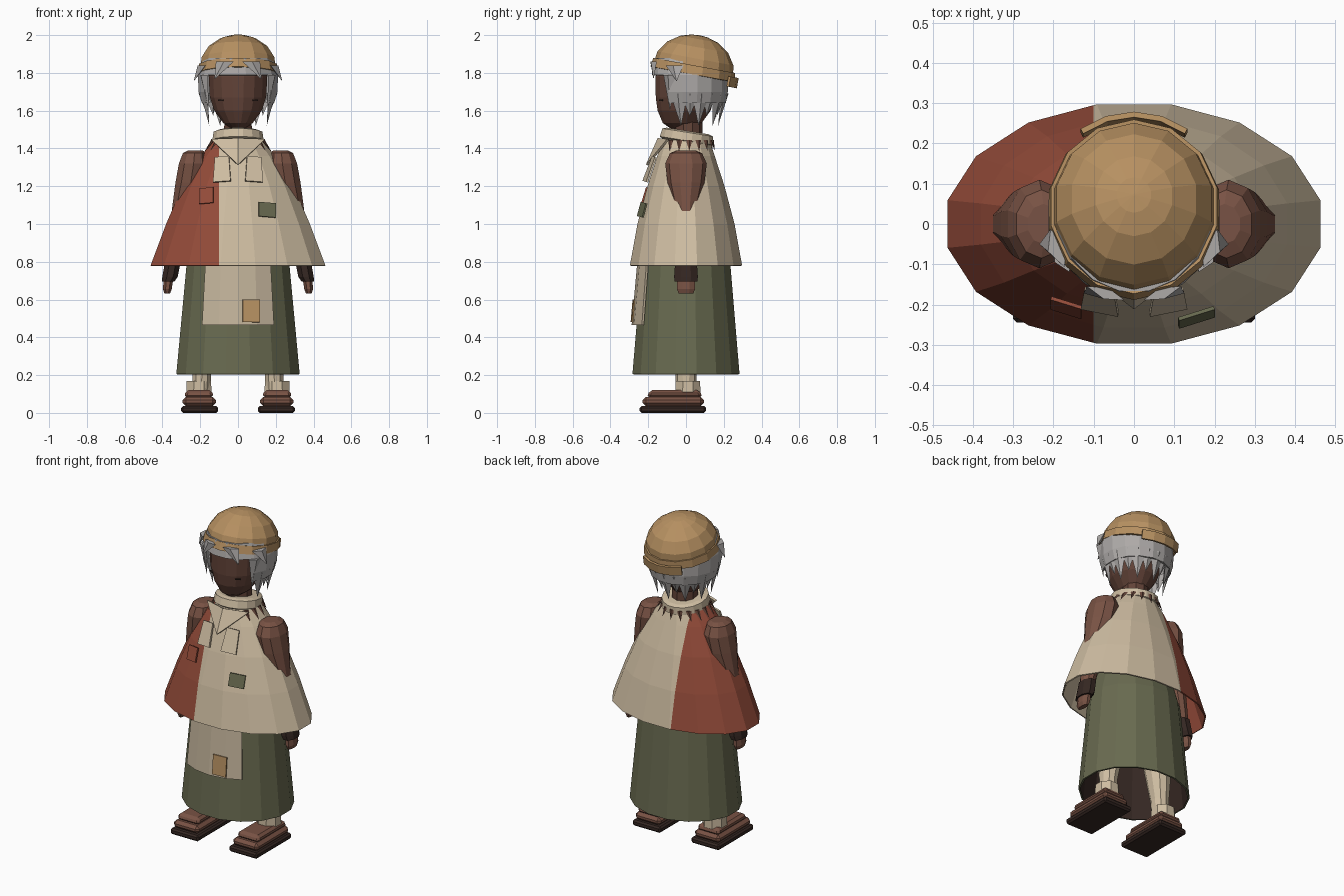
import bpy, bmesh, math
from mathutils import Matrix, Vector

if "Cube" in bpy.data.objects:
    bpy.data.objects.remove(bpy.data.objects["Cube"])


def mat(name, rgb):
    m = bpy.data.materials.new(name)
    m.diffuse_color = (*rgb, 1)
    m.use_nodes = True
    m.node_tree.nodes["Principled BSDF"].inputs["Base Color"].default_value = m.diffuse_color
    return m


CREAM = mat("cream cloth", (.62, .51, .36))
RED = mat("rust red cloth", (.30, .072, .042))
GREEN = mat("olive cloth", (.14, .145, .08))
APRON = mat("apron cloth", (.55, .46, .33))
OCHRE = mat("ochre straw", (.47, .28, .12))
SKIN = mat("brown skin", (.125, .057, .04))
LEATHER = mat("brown leather", (.19, .085, .058))
DARK = mat("dark leather", (.035, .02, .016))
HAIR = mat("grey hair", (.42, .40, .39))


def finish(name, bm, *mats):
    bmesh.ops.recalc_face_normals(bm, faces=bm.faces)
    me = bpy.data.meshes.new(name)
    bm.to_mesh(me)
    bm.free()
    for m in mats:
        me.materials.append(m)
    ob = bpy.data.objects.new(name, me)
    bpy.context.collection.objects.link(ob)
    return ob


def loft(rings, n=16, phase=.5, caps=(True, True), arc=None, matrix=None):
    """Elliptic rings (cx, cy, z, rx, ry) joined by quads; arc gives start and end degrees."""
    bm = bmesh.new()
    a0, a1 = arc or (0, 360)
    count = n + 1 if arc else n
    off = 0 if arc else phase
    rows = []
    for cx, cy, z, rx, ry in rings:
        row = []
        for i in range(count):
            a = math.radians(a0 + (a1 - a0) * (i + off) / n)
            row.append(bm.verts.new((cx + rx * math.cos(a), cy + ry * math.sin(a), z)))
        rows.append(row)
    for lo, hi in zip(rows, rows[1:]):
        for i in range(n):
            j = (i + 1) % count
            bm.faces.new((lo[i], lo[j], hi[j], hi[i]))
    if not arc:
        for row, on in zip((rows[0], rows[-1]), caps):
            if on:
                bm.faces.new(row)
    if matrix:
        bm.transform(matrix)
    return bm


def solidify(ob, t, offset=-1, mat_offset=0):
    m = ob.modifiers.new("thickness", 'SOLIDIFY')
    m.thickness, m.offset = t, offset
    m.material_offset = mat_offset


def box(name, center, size, m, taper=1, rot=(0, 0, 0)):
    """Box whose top is scaled by taper."""
    bm = bmesh.new()
    bmesh.ops.create_cube(bm, size=1)
    for v in bm.verts:
        k = taper if v.co.z > 0 else 1
        v.co = Vector((v.co.x * size[0] * k, v.co.y * size[1] * k, v.co.z * size[2]))
    R = Matrix.Translation(center)
    for ang, ax in zip(rot, 'XYZ'):
        R = R @ Matrix.Rotation(math.radians(ang), 4, ax)
    bm.transform(R)
    return finish(name, bm, m)


def spike(bm, base, tip, w, t, ang):
    """Flat tapered strand from base to tip, facing direction ang."""
    side = Vector((-math.sin(ang), math.cos(ang), 0)) * w
    out = Vector((math.cos(ang), math.sin(ang), 0)) * t
    b = Vector(base)
    ring = [bm.verts.new(b + d) for d in (side, out, -side, -out)]
    end = bm.verts.new(tip)
    bm.faces.new(ring)
    for i in range(4):
        bm.faces.new((ring[i], ring[(i + 1) % 4], end))


# Poncho, split in two colours along a vertical seam
bm = loft([(0, 0, .78, .472, .303), (0, 0, 1.0, .388, .262), (0, 0, 1.2, .30, .208),
           (0, 0, 1.36, .20, .155), (0, 0, 1.45, .125, .125)], caps=(False, False))
bmesh.ops.bisect_plane(bm, geom=bm.verts[:] + bm.edges[:] + bm.faces[:],
                       plane_co=(-.1, 0, 0), plane_no=(1, 0, 0))
for f in bm.faces:
    f.material_index = int(f.calc_center_median().x < -.1)
solidify(finish("poncho", bm, CREAM, RED), .008)

# Skirt with dark lining, and apron following its curve
skirt = finish("skirt", loft([(0, 0, .205, .333, .289), (0, 0, .78, .278, .24),
                              (0, 0, 1.05, .2, .17)], caps=(False, True)), GREEN, DARK)
solidify(skirt, .01, mat_offset=1)
apron = finish("apron", loft([(0, 0, .465, .32, .282), (0, 0, .82, .288, .25)], n=4,
                             arc=(-126, -54)), APRON)
solidify(apron, .012, 0)

# Sewn patches
box("apron_patch", (.07, -.281, .54), (.09, .008, .12), OCHRE, rot=(-5, 0, 4))
box("poncho_patch", (.155, -.232, 1.075), (.093, .009, .078), GREEN, rot=(-15, 0, 18))
box("red_patch", (-.168, -.208, 1.15), (.08, .009, .085), RED, rot=(-17, 0, -18))

# Collar ring, tilted down at the back
tilt = Matrix.Translation((0, .005, 1.463)) @ Matrix.Rotation(math.radians(-9), 4, 'X')
finish("collar", loft([(0, 0, -.03, .125, .132), (0, 0, -.022, .138, .145),
                       (0, 0, .022, .132, .138), (0, 0, .03, .11, .115)], matrix=tilt), CREAM)

# Jagged fringe below the collar
bm = bmesh.new()
for i in range(13):
    a = math.radians(-35 + 250 * i / 12)
    c, s = math.cos(a), math.sin(a)
    spike(bm, (.135 * c, .14 * s, 1.445), (.178 * c, .152 * s, 1.385), .017, .008, a)
finish("collar_fringe", bm, SKIN)

# Folded kerchief and its two hanging ends
bm = bmesh.new()
vs = [bm.verts.new(p) for p in ((-.145, -.1, 1.45), (0, -.15, 1.455), (.145, -.1, 1.45),
                                (0, -.212, 1.315))]
bm.faces.new((vs[0], vs[1], vs[3]))
bm.faces.new((vs[1], vs[2], vs[3]))
solidify(finish("kerchief", bm, CREAM), .012)
for s in (-1, 1):
    box("kerchief_end", (s * .085, -.192, 1.29), (.095, .012, .14), CREAM, .8, (-20, 0, s * 12))

# Neck, head and eyes
finish("neck", loft([(0, .01, 1.38, .08, .08), (0, .01, 1.58, .075, .075)], n=10), SKIN)
finish("head", loft([(0, -.025, 1.50, .03, .05), (0, -.02, 1.535, .08, .105),
                     (0, -.01, 1.60, .128, .143), (0, -.005, 1.67, .152, .158),
                     (0, 0, 1.78, .158, .165), (0, .01, 1.88, .12, .13)]), SKIN)
for s in (-1, 1):
    box("eye", (s * .09, -.132, 1.655), (.03, .008, .007), DARK, rot=(0, 0, s * 31))

# Hair shell with an opening for the face
bm = loft([(0, .02, 1.64, .195, .195), (0, .02, 1.70, .213, .205), (0, .02, 1.79, .216, .205),
           (0, .02, 1.88, .185, .19)], caps=(False, True))
gone = [f for f in bm.faces if f.calc_center_median().z < 1.78
        and f.calc_center_median().y < -.08]
bmesh.ops.delete(bm, geom=gone, context='FACES')
solidify(finish("hair", bm, HAIR), .02)

# Hanging strands round the back, side locks and fringe tufts
bm = bmesh.new()
for i in range(13):
    a = math.radians(-18 + 216 * i / 12)
    c, s = math.cos(a), math.sin(a)
    low = 1.52 if i % 2 == 0 else 1.57
    spike(bm, (.188 * c, .02 + .185 * s, 1.69), (.16 * c, .02 + .15 * s, low), .05, .02, a)
for s in (-1, 1):
    spike(bm, (s * .18, -.085, 1.79), (s * .155, -.085, 1.6), .04, .02, math.radians(-90 + s * 60))
    spike(bm, (s * .07, -.172, 1.86), (s * .125, -.172, 1.765), .05, .015, math.radians(-90 + s * 20))
    spike(bm, (s * .19, -.06, 1.84), (s * .235, -.05, 1.755), .05, .025, math.radians(-90 + s * 70))
finish("hair_strands", bm, HAIR)

# Domed hat, brim band and back tab share one backward tilt
hat = Matrix.Translation((0, .04, 1.822)) @ Matrix.Rotation(math.radians(-10.5), 4, 'X')
dome = [(0, 0, .18 * math.sin(t), .207 * math.cos(t), .215 * math.cos(t))
        for t in (math.radians(d) for d in (-4, 18, 40, 62, 78))]
finish("hat_dome", loft(dome + [(0, 0, .18, .003, .003)], n=14, matrix=hat), OCHRE)
band = finish("hat_band", loft([(0, 0, -.03, .217, .227), (0, 0, .018, .211, .22)], n=14,
                               caps=(False, False), matrix=hat), OCHRE)
solidify(band, .014)
tab = finish("hat_tab", loft([(0, 0, -.06, .22, .23), (0, 0, -.005, .22, .23)], n=4,
                             arc=(55, 125), matrix=hat), OCHRE)
solidify(tab, .014)

for s in (-1, 1):
    # Arm from broad shoulder to wrist, cuff and hand
    finish("arm", loft([(s * x, 0, z, rx, ry) for x, z, rx, ry in (
        (.225, 1.39, .04, .05), (.23, 1.375, .065, .085), (.235, 1.32, .082, .11),
        (.25, 1.22, .085, .098), (.285, 1.1, .065, .068), (.352, .76, .04, .045))],
        n=10), LEATHER)
    finish("cuff", loft([(s * .37, 0, .695, .036, .065), (s * .36, 0, .72, .044, .068),
                         (s * .345, 0, .80, .045, .062)], n=8), DARK)
    finish("hand", loft([(s * .375, 0, .632, .016, .042), (s * .374, 0, .655, .025, .052),
                         (s * .367, 0, .72, .028, .05)], n=8), LEATHER)
    # Leg, ankle sock and layered shoe
    finish("leg", loft([(s * .195, 0, .12, .05, .055), (s * .19, 0, .22, .052, .056),
                        (s * .175, 0, .42, .078, .082), (s * .13, 0, .85, .09, .095)],
                       n=10), CREAM)
    finish("sock", loft([(s * .207, .01, .10, .072, .072), (s * .207, .01, .17, .07, .07)],
                        n=8), CREAM)
    sole = box("sole", (s * .203, -.07, .0185), (.195, .35, .037), DARK)
    lower = box("shoe_lower", (s * .205, -.068, .06), (.175, .325, .05), LEATHER)
    upper = box("shoe_upper", (s * .207, -.06, .1), (.155, .295, .04), LEATHER, .9)
    for ob, w in ((sole, .01), (lower, .018), (upper, .014)):
        b = ob.modifiers.new("chamfer", 'BEVEL')
        b.width, b.segments = w, 1
